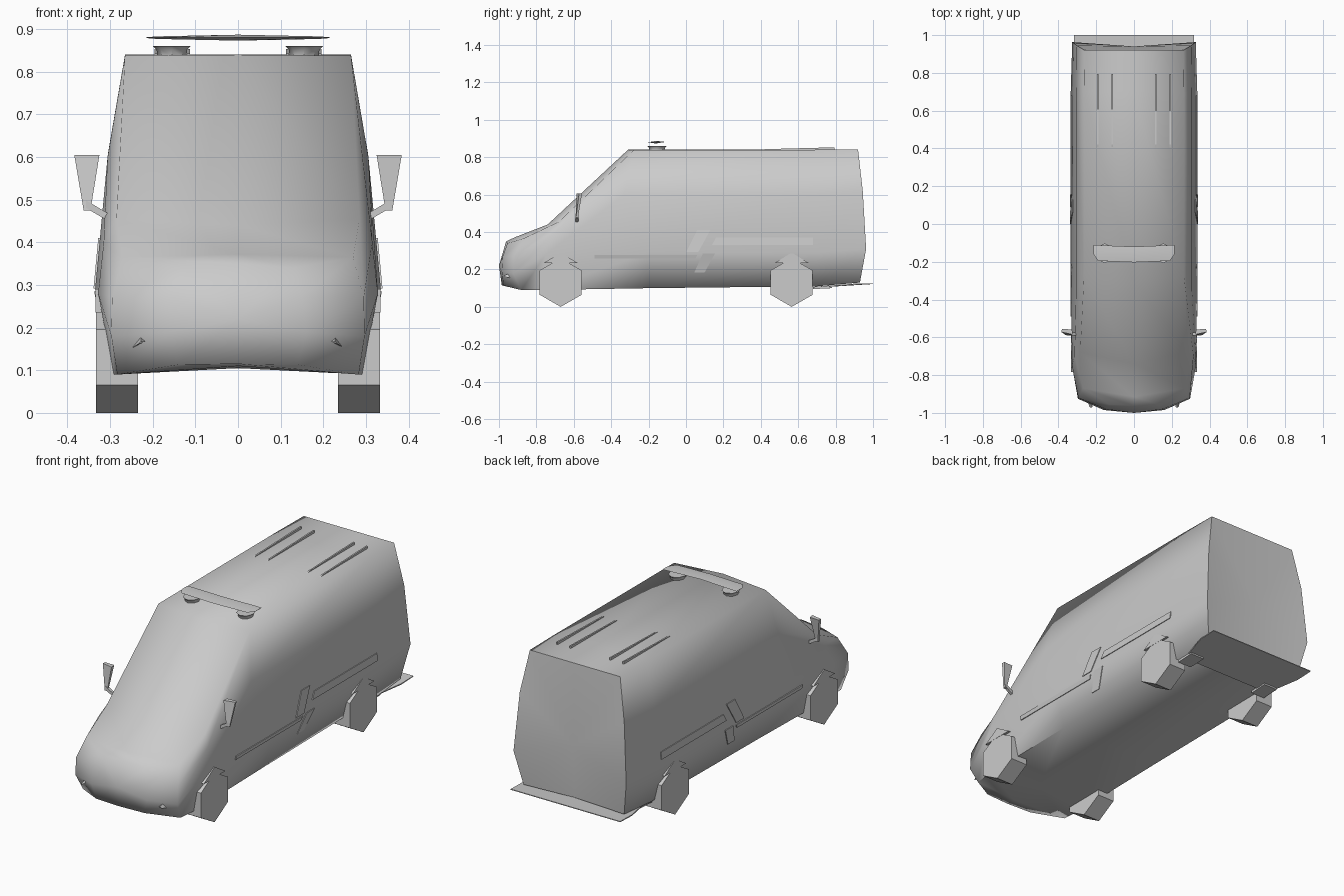
import bpy, bmesh, math
from mathutils import Vector


def finish(bm, name, mirror=False, smooth=None):
    bmesh.ops.recalc_face_normals(bm, faces=bm.faces)
    me = bpy.data.meshes.new(name)
    bm.to_mesh(me)
    bm.free()
    ob = bpy.data.objects.new(name, me)
    bpy.context.collection.objects.link(ob)
    if mirror:
        ob.modifiers.new("mirror", 'MIRROR').use_mirror_merge = False
    if smooth is not None:
        bpy.ops.object.select_all(action='DESELECT')
        ob.select_set(True)
        bpy.context.view_layer.objects.active = ob
        bpy.ops.object.shade_smooth_by_angle(angle=math.radians(smooth))
    return ob


def loft(name, rings, tips=None, mirror=False, smooth=None):
    """Skin closed rings of equal length; ends are flat or fan to a tip."""
    bm = bmesh.new()
    vs = [[bm.verts.new(p) for p in r] for r in rings]
    n = len(vs[0])
    for a, b in zip(vs, vs[1:]):
        for i in range(n):
            j = (i + 1) % n
            bm.faces.new((a[i], a[j], b[j], b[i]))
    for k, ring in enumerate((vs[0], vs[-1])):
        if tips:
            t = bm.verts.new(tips[k])
            for i in range(n):
                bm.faces.new((ring[i], ring[(i + 1) % n], t))
        else:
            bm.faces.new(ring)
    return finish(bm, name, mirror, smooth)


def prism(name, pts, offset, mirror=True, smooth=None):
    o = Vector(offset)
    return loft(name, [pts, [Vector(p) + o for p in pts]], None, mirror, smooth)


def full_ring(half):
    return half + [(-x, y, z) for x, y, z in half[-2:0:-1]]


# van body: half sections from bottom centre up the side to roof centre
sections = [
    [(0, -.985, .115), (.14, -.975, .113), (.16, -.985, .19), (.15, -.98, .27), (.13, -.955, .34), (0, -.962, .35)],
    [(0, -.93, .11), (.283, -.88, .09), (.297, -.925, .18), (.295, -.92, .27), (.27, -.87, .365), (0, -.915, .372)],
    [(0, -.74, .105), (.292, -.77, .09), (.328, -.75, .28), (.315, -.70, .40), (.285, -.68, .455), (0, -.74, .44)],
    [(0, -.20, .105), (.292, -.20, .10), (.335, -.20, .29), (.306, -.33, .60), (.265, -.28, .838), (0, -.31, .84)],
    [(0, .70, .115), (.292, .70, .11), (.335, .70, .29), (.306, .70, .60), (.265, .70, .84), (0, .70, .84)],
    [(0, .92, .135), (.292, .93, .13), (.327, .963, .31), (.303, .945, .62), (.262, .92, .84), (0, .92, .84)],
]
loft("van_body", [full_ring(s) for s in sections],
     [(0, -1.0, .22), (0, .94, .42)], smooth=80)

# hexagonal wheels and the peaked arches above them
for label, y in (("front", -.67), ("rear", .565)):
    hexa = [(.235, y + .13 * math.sin(a * math.pi / 3), .13 + .13 * math.cos(a * math.pi / 3))
            for a in range(6)]
    prism(label + "_wheel", hexa, (.098, 0, 0))
    prism(label + "_wheel_arch", [(.29, y - .09, .235), (.29, y, .29), (.29, y + .09, .235)], (.044, 0, 0))

# rear step plate and the flaps behind the rear wheels
loft("rear_step", [
    [(-.27, .72, .104), (.27, .72, .104), (.318, .90, .118), (.318, 1.0, .122), (-.318, 1.0, .122), (-.318, .90, .118)],
    [(-.27, .72, .110), (.27, .72, .110), (.318, .90, .124), (.318, 1.0, .126), (-.318, 1.0, .126), (-.318, .90, .124)]])
prism("rear_flap", [(.20, .68, .095), (.28, .68, .095), (.28, .78, .10), (.20, .78, .10)], (0, 0, .012))

# lens-shaped light bar on two flared mounts
rings = []
for x, y0, y1, h in ((-.215, -.16, -.112, .001), (-.19, -.195, -.112, .003), (0, -.203, -.12, .007),
                     (.19, -.195, -.112, .003), (.215, -.16, -.112, .001)):
    ym = (y0 + y1) / 2
    rings.append([(x, y0, .88), (x, ym, .88 + h), (x, y1, .88 + h / 2), (x, ym, .88 - h)])
loft("roof_light_bar", rings, smooth=40)


def oval(rx, ry, z):
    return [(.155 + rx * math.cos(a * math.pi / 4), -.155 + ry * math.sin(a * math.pi / 4), z)
            for a in range(8)]


loft("light_bar_mount", [oval(.034, .04, .836), oval(.036, .043, .852), oval(.044, .052, .86)],
     mirror=True, smooth=40)

# wedge-shaped roof ribs
for i, x in enumerate((.112, .188)):
    prism("roof_rib_%d" % i, [(x, .40, .838), (x, .795, .838), (x, .795, .853), (x, .42, .843)], (.008, 0, 0))

# door mirrors with arms
loft("door_mirror", [
    [(.325, -.585, .605), (.384, -.572, .605), (.362, -.588, .475), (.346, -.59, .475)],
    [(.328, -.558, .605), (.382, -.556, .605), (.361, -.578, .475), (.347, -.58, .475)]], mirror=True)
prism("mirror_arm", [(.30, -.59, .465), (.30, -.575, .465), (.30, -.575, .447), (.30, -.59, .447)],
      (.057, 0, .034))

# small pointed headlights
loft("headlight", [
    [(.214, -.935, .170), (.228, -.935, .182), (.252, -.915, .150)],
    [(.222, -.972, .166), (.228, -.972, .168), (.236, -.968, .160)]], mirror=True)


# raised side trim that follows the slope of the panel
def side_x(z):
    return .292 + (z - .11) * .239 if z < .29 else .335 - (z - .29) * .0935


trim = {
    "lower_side_trim": [(-.49, .258), (.05, .258), (.06, .278), (-.49, .278)],
    "upper_side_trim": [(.14, .332), (.68, .332), (.68, .37), (.16, .37)],
    "upper_slanted_trim": [(.0, .292), (.065, .292), (.13, .41), (.06, .41)],
    "lower_slanted_trim": [(.045, .185), (.10, .185), (.155, .285), (.09, .285)],
}
for name, pts in trim.items():
    prism(name, [(side_x(z) - .004, y, z) for y, z in pts], (.008, 0, 0))
